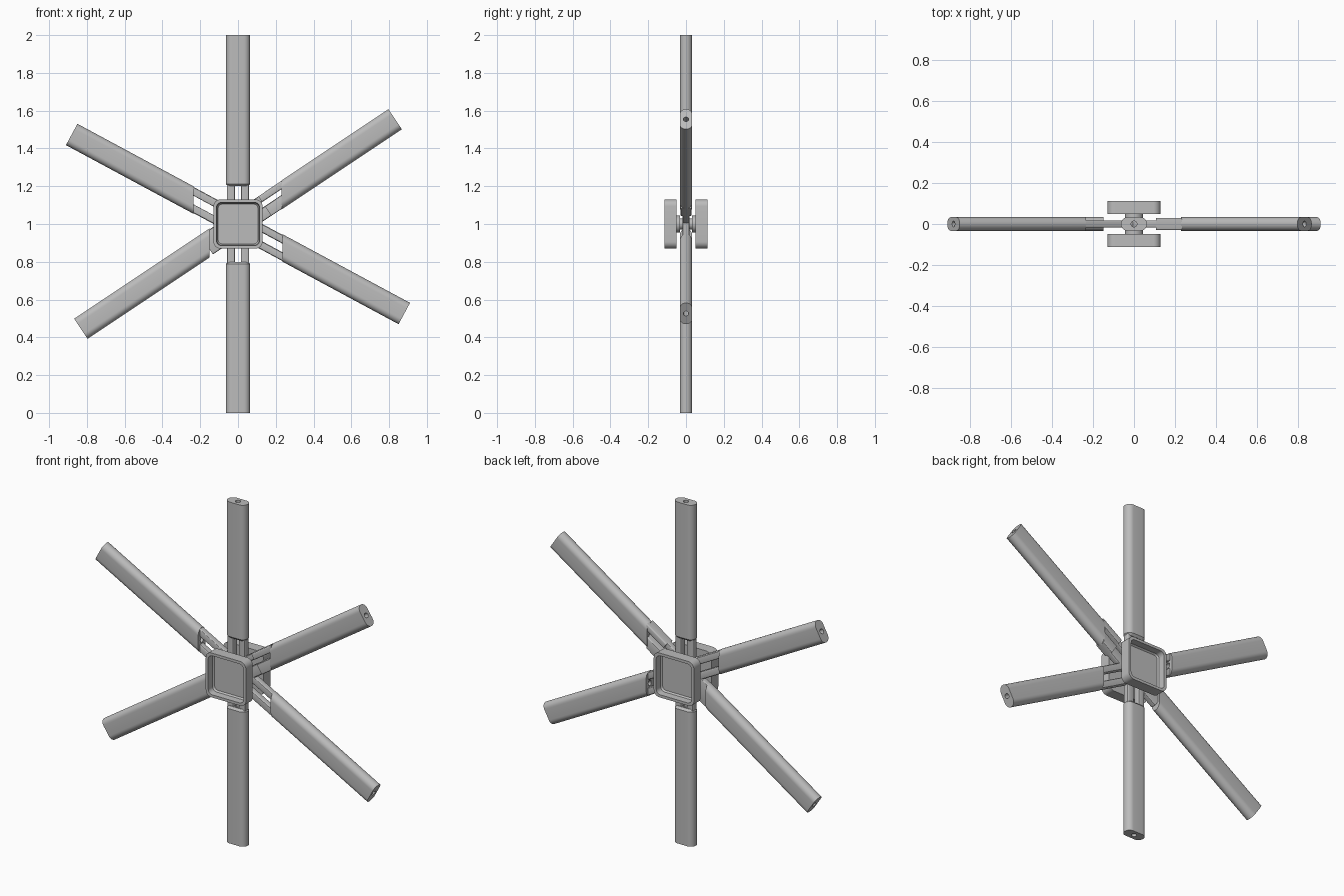
import bpy, bmesh, math
from mathutils import Matrix, Vector

cube = bpy.data.objects.get("Cube")
if cube:
    bpy.data.objects.remove(cube, do_unlink=True)

grey = bpy.data.materials.new("matte grey")
grey.use_nodes = True
COLOUR = (0.5, 0.5, 0.5, 1)
grey.diffuse_color = COLOUR
grey.node_tree.nodes["Principled BSDF"].inputs["Base Color"].default_value = COLOUR

CENTRE = Vector((0, 0, 1))
HALF_W, HALF_T, BORE = 0.064, 0.033, 0.014


def finish(name, bm, angle=0.0):
    """Turn a bmesh into a shaded object, turned about the hub by an angle."""
    bmesh.ops.remove_doubles(bm, verts=bm.verts, dist=0.00001)
    bmesh.ops.recalc_face_normals(bm, faces=bm.faces)
    bm.transform(Matrix.Translation(CENTRE) @ Matrix.Rotation(-angle, 4, 'Y'))
    mesh = bpy.data.meshes.new(name)
    bm.to_mesh(mesh)
    bm.free()
    mesh.materials.append(grey)
    obj = bpy.data.objects.new(name, mesh)
    bpy.context.collection.objects.link(obj)
    bpy.ops.object.select_all(action='DESELECT')
    obj.select_set(True)
    bpy.context.view_layer.objects.active = obj
    bpy.ops.object.shade_smooth_by_angle(angle=math.radians(30))
    return obj


def outline(w, h, r, steps=8):
    """Rounded rectangle with half sizes w, h and corner radius r."""
    points = []
    for corner, (sx, sy) in enumerate([(1, 1), (-1, 1), (-1, -1), (1, -1)]):
        for i in range(steps + 1):
            a = math.pi / 2 * (corner + i / steps)
            points.append((sx * (w - r) + r * math.cos(a), sy * (h - r) + r * math.sin(a)))
    return points


def loft(rings, closed):
    """Bridge rings of points; either loop back to the first or cap both ends."""
    bm = bmesh.new()
    loops = [[bm.verts.new(p) for p in ring] for ring in rings]
    pairs = list(zip(loops, loops[1:]))
    if closed:
        pairs.append((loops[-1], loops[0]))
    else:
        bm.faces.new(loops[0])
        bm.faces.new(loops[-1])
    for a, b in pairs:
        for i in range(len(a)):
            j = (i + 1) % len(a)
            bm.faces.new((a[i], a[j], b[j], b[i]))
    return bm


def arm(name, angle, start, slant=0.0, taper=0.0):
    """Flat-oval tube with a bore; its inner end may be slanted or chamfered."""
    body = outline(HALF_W, HALF_T, HALF_T)
    bore = outline(BORE, BORE, BORE)
    small = outline(HALF_W - taper, HALF_T - taper, HALF_T - taper)

    def ring(points, t, k):
        return [(t + k * u, v, u) for u, v in points]

    rings = [ring(body, start + taper, slant), ring(body, 1.0, 0),
             ring(bore, 1.0, 0), ring(bore, start, slant)]
    if taper:
        rings.append(ring(small, start, slant))
    finish(name, loft(rings, True), angle)


def prong(name, angle, t0, t1, u0, u1, half_t, slant=0.0):
    """Bar along an arm direction, slanted at its outer end to meet the arm."""
    bm = bmesh.new()
    bmesh.ops.create_cube(bm, size=1)
    for v in bm.verts:
        outer = v.co.x > 0
        u = u1 if v.co.z > 0 else u0
        v.co = ((t1 + slant * u) if outer else t0, 2 * half_t * v.co.y, u)
    long_edges = [e for e in bm.edges
                  if abs(e.verts[0].co.x - e.verts[1].co.x) > 0.05]
    bmesh.ops.bevel(bm, geom=long_edges, offset=0.007, segments=3,
                    profile=0.5, affect='EDGES')
    finish(name, bm, angle)


# Upright arms with twin prongs
for name, angle in (("top", math.pi / 2), ("bottom", -math.pi / 2)):
    arm(name + "_arm", angle, 0.2, taper=0.012)
    for side, s in (("a", 1), ("b", -1)):
        u0, u1 = sorted((s * 0.016, s * 0.058))
        prong(f"{name}_prong_{side}", angle, 0.03, 0.21, u0, u1, 0.018)

# Shallow diagonal arms, cut upright where they meet their prongs
shallow = math.radians(28.3)
for name, angle in (("upper_right", math.pi - shallow), ("lower_left", -shallow)):
    slant = math.tan(angle)
    start = 0.235 / math.cos(shallow)
    arm(name + "_arm", angle, start, slant)
    for side, s in (("a", 1), ("b", -1)):
        u0, u1 = sorted((s * 0.02, s * 0.061))
        prong(f"{name}_prong_{side}", angle, 0.03, start + 0.005, u0, u1, 0.018, slant)

# Steep diagonal arms: one forked, one solid up to the hub
steep = math.radians(33.7)
slant = math.tan(steep)
start = 0.23 / math.cos(steep)
arm("upper_left_arm", steep, start, slant)
for side, u0, u1 in (("a", 0.026, 0.062), ("b", -0.062, 0.0)):
    prong("upper_left_prong_" + side, steep, 0.17, start + 0.005, u0, u1, 0.03, slant)
    prong("upper_left_inner_prong_" + side, steep, 0.03, 0.18, u0, u1, 0.018)
arm("lower_right_arm", math.pi + steep, 0.15 / math.cos(steep), slant)
prong("lower_right_neck", math.pi + steep, 0.03, 0.2, -0.06, 0.06, 0.018)

# Hub trays, open to the front and back
for name, s in (("front_tray", -1), ("back_tray", 1)):
    profile = [(0.13, 0.036, 0.05), (0.13, 0.036, 0.113), (0.114, 0.026, 0.113),
               (0.112, 0.026, 0.075), (0.105, 0.022, 0.066)]
    rings = [[(x, s * y, z) for x, z in outline(w, w, r)] for w, r, y in profile]
    finish(name, loft(rings, False))

# Hub spindle with a flange against each tray
spindle = [(0.045, -0.055), (0.045, -0.032), (0.03, -0.032),
           (0.03, 0.032), (0.045, 0.032), (0.045, 0.055)]
finish("hub_spindle", loft([[(x, y, z) for x, z in outline(r, r, r)]
                            for r, y in spindle], False))
